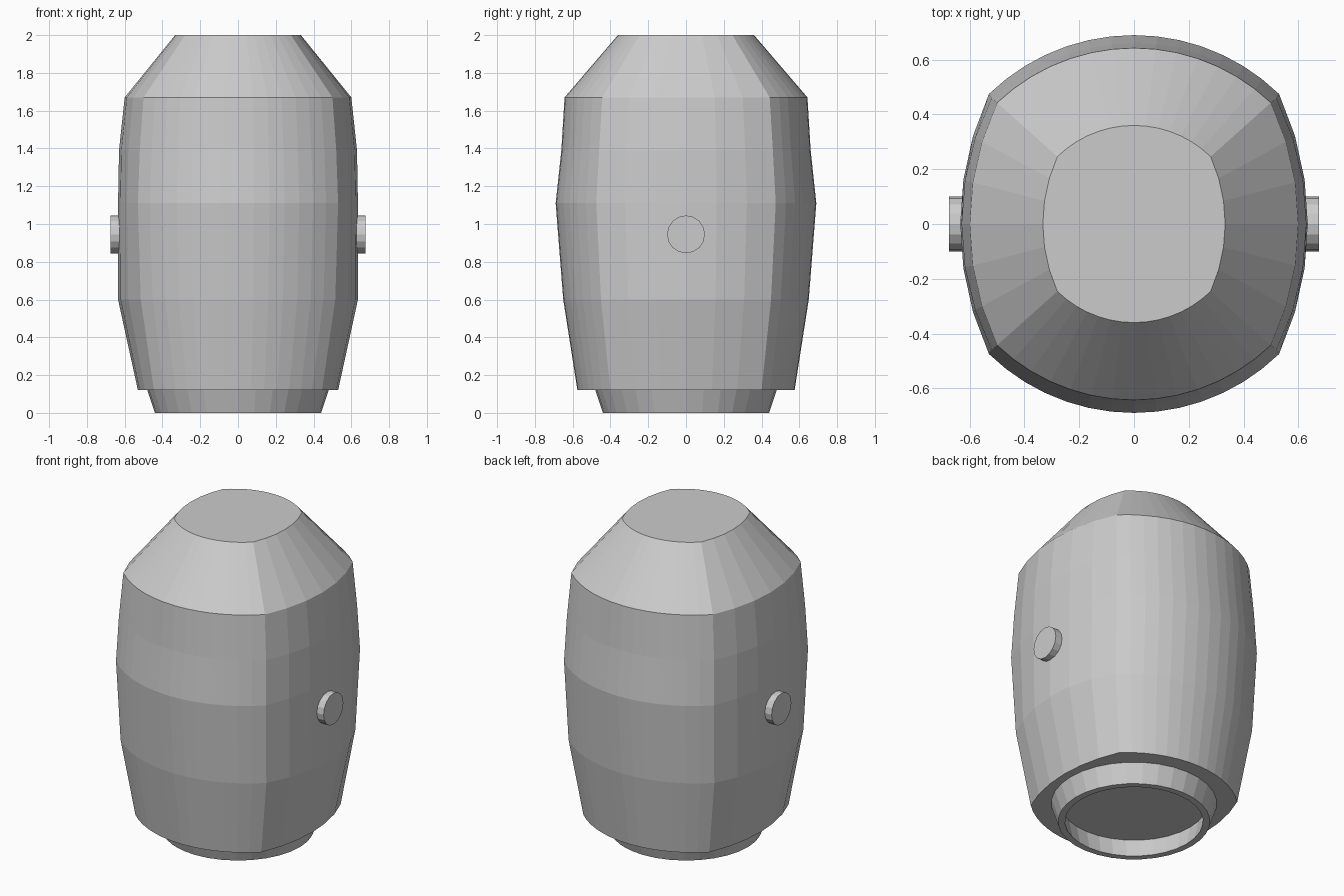
import bpy, bmesh
from math import sin, cos, pi, asin

if "Cube" in bpy.data.objects:
    bpy.data.objects.remove(bpy.data.objects["Cube"])


def bow(half, sag, n):
    """Points of a circular arc over a chord: (along, rise), end point left out."""
    r = (half * half + sag * sag) / (2 * sag)
    a = asin(half / r)
    return [(r * sin(-a + 2 * a * i / n), r * cos(-a + 2 * a * i / n) - r + sag)
            for i in range(n)]


def section(X, Y, cx, cy):
    """Four bowed sides meeting at soft corners, counter-clockwise."""
    side = [(cx + r, t) for t, r in bow(cy, X - cx, 6)]
    back = [(-t, cy + r) for t, r in bow(cx, Y - cy, 14)]
    half = side + back
    return half + [(-x, -y) for x, y in half]


def circle(r, n=32):
    return [(r * cos(2 * pi * i / n), r * sin(2 * pi * i / n)) for i in range(n)]


def loft(name, levels, closed=False):
    """Join stacked outlines; cap the ends or close the loop into a ring."""
    bm = bmesh.new()
    rings = [[bm.verts.new((x, y, z)) for x, y in pts] for z, pts in levels]
    n = len(rings[0])
    pairs = list(zip(rings, rings[1:]))
    if closed:
        pairs.append((rings[-1], rings[0]))
    else:
        bm.faces.new(rings[0][::-1])
        bm.faces.new(rings[-1])
    for a, b in pairs:
        for i in range(n):
            j = (i + 1) % n
            bm.faces.new((a[i], a[j], b[j], b[i]))
    bmesh.ops.recalc_face_normals(bm, faces=bm.faces)
    mesh = bpy.data.meshes.new(name)
    bm.to_mesh(mesh)
    bm.free()
    ob = bpy.data.objects.new(name, mesh)
    bpy.context.collection.objects.link(ob)
    return ob


# Barrel-shaped body with sloped shoulders: z, side bulge, front bulge, corner
profile = [
    (0.12, 0.53, 0.575, 0.445, 0.40),
    (0.60, 0.635, 0.65, 0.515, 0.45),
    (1.11, 0.635, 0.69, 0.53, 0.475),
    (1.39, 0.63, 0.66, 0.52, 0.46),
    (1.67, 0.60, 0.643, 0.50, 0.443),
    (2.00, 0.333, 0.36, 0.28, 0.246),
]
loft("body", [(z, section(*p)) for z, *p in profile])

# Hollow neck ring underneath
loft("neck_ring", [(0, circle(0.44)), (0.12, circle(0.48)),
                   (0.12, circle(0.425)), (0, circle(0.40))], closed=True)

# Round pegs on both sides
for s, label in ((1, "right"), (-1, "left")):
    bpy.ops.mesh.primitive_cylinder_add(vertices=16, radius=0.1, depth=0.115,
                                        location=(s * 0.6175, 0, 0.945),
                                        rotation=(0, pi / 2, 0))
    bpy.context.object.name = label + "_peg"
